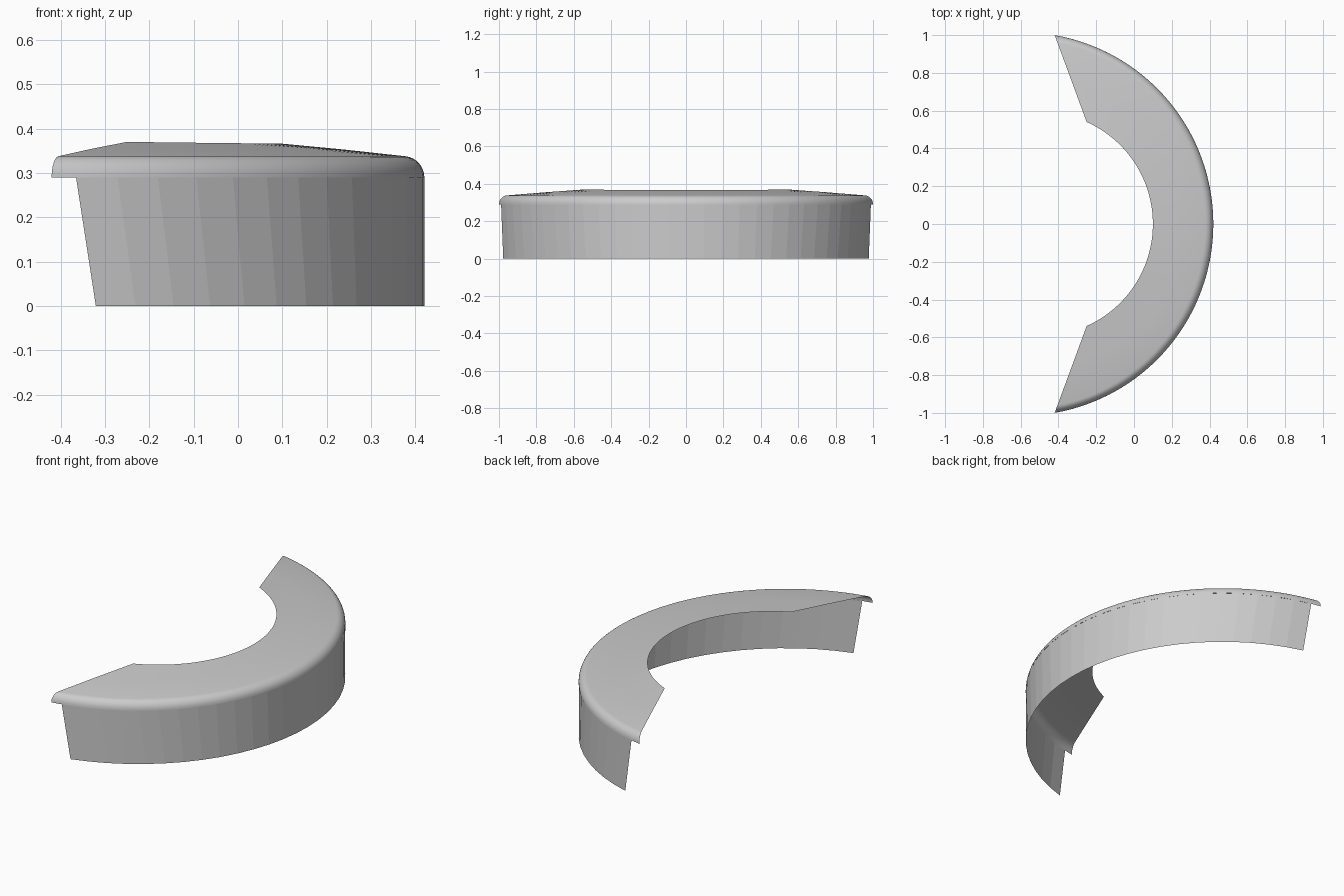
import bpy
from math import sin, cos, radians, pi
from mathutils import Vector

if "Cube" in bpy.data.objects:
    bpy.data.objects.remove(bpy.data.objects["Cube"])

OUT_C, OUT_R = -0.595, 1.015      # outer arc centre x and radius
IN_C, IN_R = -0.491, 0.591        # inner arc centre x and radius
LIP_Z, ROUND = 0.29, 0.048        # lip underside height, edge rounding


def arc(cx, r, deg, z):
    a = radians(deg)
    return Vector((cx + r * cos(a), r * sin(a), z))


def sheet(name, rows, smooth):
    """Grid surface through rows of points."""
    n = len(rows[0])
    verts = [p for row in rows for p in row]
    faces = [(i * n + j, (i + 1) * n + j, (i + 1) * n + j + 1, i * n + j + 1)
             for i in range(len(rows) - 1) for j in range(n - 1)]
    me = bpy.data.meshes.new(name)
    me.from_pydata(verts, [], faces)
    me.polygons.foreach_set("use_smooth", [smooth] * len(faces))
    me.update()
    ob = bpy.data.objects.new(name, me)
    bpy.context.collection.objects.link(ob)
    return ob


# Curved top with a rounded outer lip
rows = []
N = 64
for i in range(N + 1):
    t = -1 + 2 * i / N
    outer = arc(OUT_C, OUT_R, 80.07 * t, LIP_Z)
    inner = arc(IN_C, IN_R, 66 * t, 0.366 + 0.004 * t * t)
    inward = Vector((inner.x - outer.x, inner.y - outer.y, 0)).normalized()
    row = []
    for k in range(9):
        a = k / 8 * radians(84)
        row.append(outer + inward * ROUND * (1 - cos(a)) + Vector((0, 0, ROUND * sin(a))))
    edge = row[-1]
    row += [edge.lerp(inner, 0.5) + Vector((0, 0, 0.001)), inner]
    rows.append(row)
sheet("curved_top", rows, True)

# Upright wall below the lip, with slanted ends
M = 28
rows = []
for i in range(M + 1):
    t = -1 + 2 * i / M
    rows.append([arc(OUT_C, OUT_R, 74.3 * t, 0), arc(OUT_C, OUT_R, 76.9 * t, LIP_Z)])
sheet("front_wall", rows, False)
